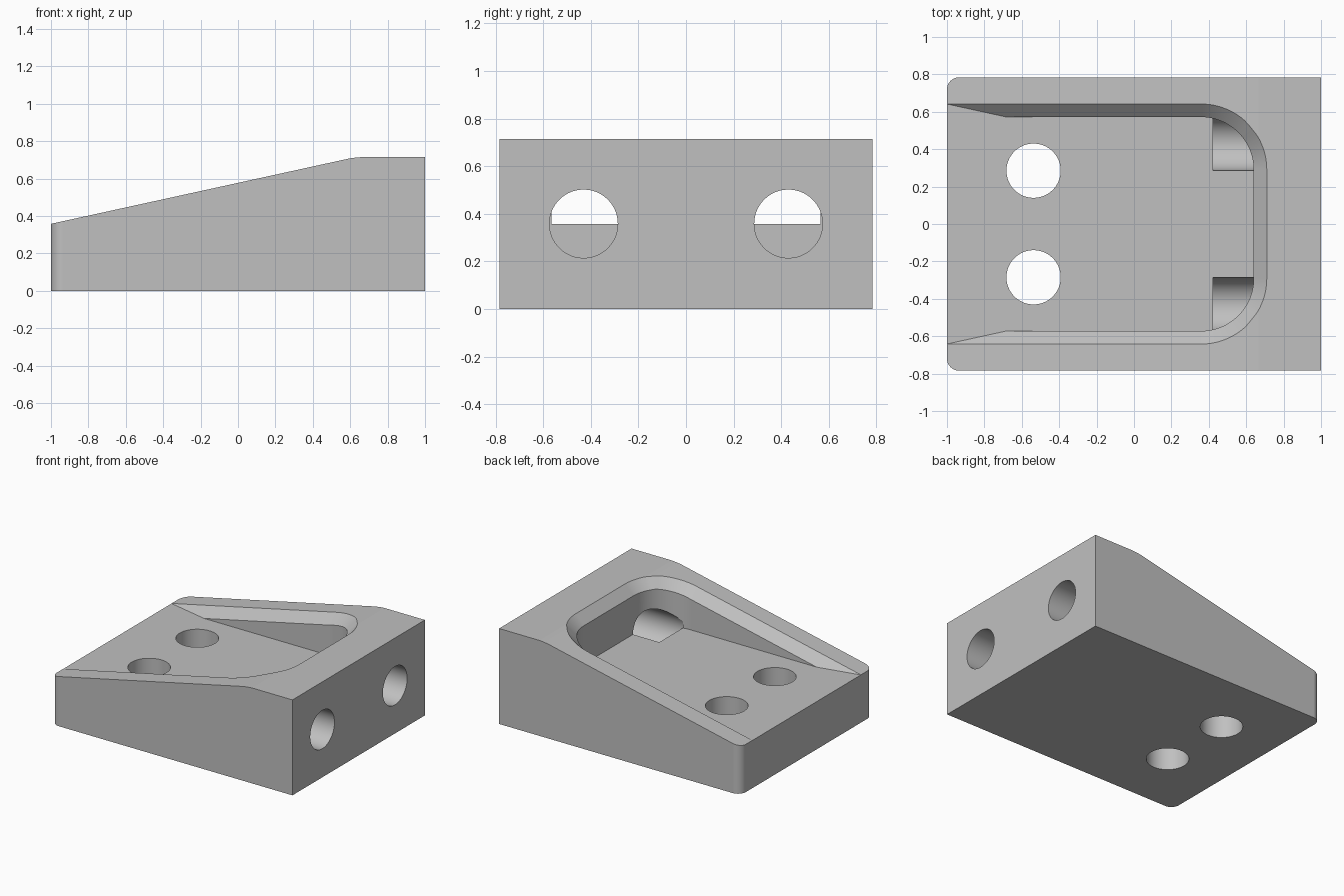
import bpy, bmesh, math
from mathutils import Matrix

if "Cube" in bpy.data.objects:
    bpy.data.objects.remove(bpy.data.objects["Cube"])

LOW, HIGH, SLOPE, HALF = 0.358, 0.715, 0.219, 0.784
FLOOR = 0.3575

grey = bpy.data.materials.new("plain grey")
grey.use_nodes = True
colour = (0.53, 0.53, 0.53, 1)
grey.diffuse_color = colour
grey.node_tree.nodes["Principled BSDF"].inputs["Base Color"].default_value = colour


def finish(bm, name):
    bmesh.ops.recalc_face_normals(bm, faces=bm.faces)
    mesh = bpy.data.meshes.new(name)
    bm.to_mesh(mesh)
    bm.free()
    mesh.materials.append(grey)
    obj = bpy.data.objects.new(name, mesh)
    bpy.context.collection.objects.link(obj)
    return obj


def top(x):
    return min(HIGH, LOW + SLOPE * (x + 1))


# Wedge body: side profile extruded across y, rounded at the low corners
bm = bmesh.new()
profile = [(-1, 0), (1, 0), (1, HIGH), (0.665, HIGH), (0.625, 0.7115), (0.59, top(0.59)), (-1, LOW)]
face = bm.faces.new([bm.verts.new((x, -HALF, z)) for x, z in profile])
new = bmesh.ops.extrude_face_region(bm, geom=[face])["geom"]
bmesh.ops.translate(bm, vec=(0, 2 * HALF, 0), verts=[v for v in new if isinstance(v, bmesh.types.BMVert)])
corners = [e for e in bm.edges if all(v.co.x < -0.99 for v in e.verts)
           and abs(e.verts[0].co.y - e.verts[1].co.y) < 0.01]
bmesh.ops.bevel(bm, geom=corners, offset=0.065, segments=24, affect='EDGES', profile=0.5)
body = finish(bm, "wedge_block")


def outline(grow):
    """U-shaped pocket outline, open past the low end, widened by grow."""
    centre_x, centre_y, radius = 0.358, 0.29, 0.282 + grow
    pts = [(-1.3, -centre_y - radius)]
    for side, start in ((-1, -90), (1, 0)):
        for i in range(25):
            a = math.radians(start + 90 * i / 24)
            pts.append((centre_x + radius * math.cos(a), side * centre_y + radius * math.sin(a)))
    return pts + [(-1.3, centre_y + radius)]


# Pocket cutter: straight wall, flared rim, trimmed flat at the floor
bm = bmesh.new()
inner, outer = outline(0), outline(0.10)
rims = [top(x) for x, y in outline(0.07)]
layers = [[(x, y, -0.5) for x, y in inner],
          [(x, y, z - 0.07) for (x, y), z in zip(inner, rims)],
          [(x, y, z + 0.03) for (x, y), z in zip(outer, rims)],
          [(x, y, 1.2) for x, y in outer]]
rings = [[bm.verts.new(p) for p in layer] for layer in layers]
count = len(inner)
for low, up in zip(rings, rings[1:]):
    for i in range(count):
        j = (i + 1) % count
        bm.faces.new((low[i], low[j], up[j], up[i]))
bm.faces.new(rings[0])
bm.faces.new(rings[-1])
bmesh.ops.bisect_plane(bm, geom=bm.verts[:] + bm.edges[:] + bm.faces[:], dist=1e-6,
                       plane_co=(0, 0, FLOOR), plane_no=(0, 0, 1), clear_inner=True)
bmesh.ops.holes_fill(bm, edges=[e for e in bm.edges if e.is_boundary], sides=0)
cutters = [finish(bm, "pocket_cutter")]


def drill(name, radius, length, place):
    bm = bmesh.new()
    bmesh.ops.create_cone(bm, cap_ends=True, segments=96, radius1=radius, radius2=radius,
                          depth=length, matrix=place)
    cutters.append(finish(bm, name))


# Bolt holes through the floor, and holes through the tall end into the pocket
for side in (-1, 1):
    drill("floor_hole_cutter", 0.145, 2, Matrix.Translation((-0.537, side * 0.285, 0)))
    drill("end_hole_cutter", 0.1435, 0.8,
          Matrix.Translation((0.822, side * 0.43, 0.358)) @ Matrix.Rotation(math.pi / 2, 4, 'Y'))

bpy.ops.object.select_all(action='DESELECT')
bpy.context.view_layer.objects.active = body
body.select_set(True)
for cutter in cutters:
    cutter.hide_render = True
    mod = body.modifiers.new("cut", 'BOOLEAN')
    mod.operation, mod.solver, mod.object = 'DIFFERENCE', 'EXACT', cutter
    bpy.ops.object.modifier_apply(modifier=mod.name)
for cutter in cutters:
    bpy.data.objects.remove(cutter)

# Smooth round walls, crisp edges elsewhere
bpy.ops.object.shade_smooth_by_angle(angle=math.radians(5))
weighted = body.modifiers.new("even shading", 'WEIGHTED_NORMAL')
weighted.keep_sharp = True
